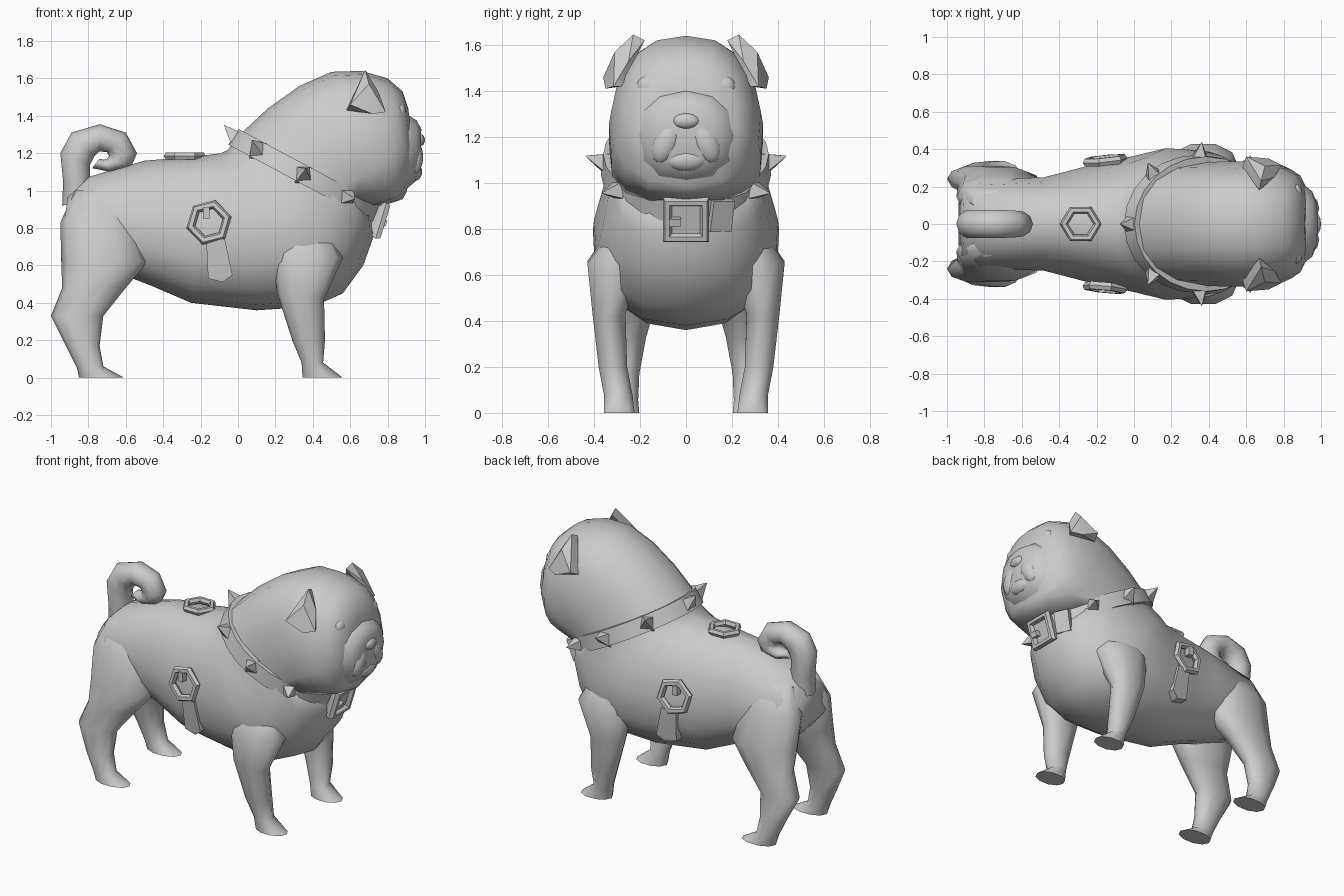
import bpy, bmesh, math
from mathutils import Vector, Quaternion

if "Cube" in bpy.data.objects:
    bpy.data.objects.remove(bpy.data.objects["Cube"])


def finish(name, bm):
    bmesh.ops.recalc_face_normals(bm, faces=bm.faces)
    me = bpy.data.meshes.new(name)
    bm.to_mesh(me)
    bm.free()
    ob = bpy.data.objects.new(name, me)
    bpy.context.collection.objects.link(ob)
    return ob


def loft(name, rings, n=14, e=2.2, egg=0.0, side=1):
    """Each ring: (x, z) of one edge, (x, z) of the opposite edge, half width, y centre."""
    bm = bmesh.new()
    loops = []
    for ax, az, bx, bz, w, *yc in rings:
        y0 = yc[0] * side if yc else 0
        loop = []
        for i in range(n):
            t = 2 * math.pi * i / n
            c, s = math.cos(t), math.sin(t)
            c = math.copysign(abs(c) ** (2 / e), c)
            s = math.copysign(abs(s) ** (2 / e), s)
            loop.append(bm.verts.new(((ax + bx) / 2 + c * (ax - bx) / 2,
                                      y0 + w * s * (1 - egg * c),
                                      (az + bz) / 2 + c * (az - bz) / 2)))
        loops.append(loop)
    for a, b in zip(loops, loops[1:]):
        for i in range(n):
            j = (i + 1) % n
            bm.faces.new((a[i], a[j], b[j], b[i]))
    bm.faces.new(loops[0])
    bm.faces.new(loops[-1])
    return finish(name, bm)


def hull(name, pts, side=1):
    bm = bmesh.new()
    for x, y, z in pts:
        bm.verts.new((x, y * side, z))
    bmesh.ops.convex_hull(bm, input=bm.verts)
    return finish(name, bm)


def place(name, normal, spin=0):
    ob = bpy.context.object
    ob.name = name
    q = Vector(normal).to_track_quat('Z', 'Y') @ Quaternion((0, 0, 1), spin)
    ob.rotation_euler = q.to_euler()
    return ob


def frame(name, loc, normal, sides, R, r, spin=0, scale=(1, 1, 1)):
    bpy.ops.mesh.primitive_torus_add(major_segments=sides, minor_segments=6,
                                     major_radius=R, minor_radius=r, location=loc)
    place(name, normal, spin).scale = scale


def box(name, loc, normal, size, spin=0):
    bpy.ops.mesh.primitive_cube_add(size=1, location=loc)
    place(name, normal, spin).scale = size


def ball(name, loc, scale, rx=0):
    bpy.ops.mesh.primitive_uv_sphere_add(segments=12, ring_count=8, radius=1, location=loc)
    ob = bpy.context.object
    ob.name, ob.scale, ob.rotation_euler = name, scale, (rx, 0, 0)


# Torso, rump to neck
loft("body", [
    (-.91, .97, -.94, .74, .17), (-.81, 1.07, -.85, .64, .235),
    (-.50, 1.16, -.46, .49, .25), (-.25, 1.18, -.25, .40, .31),
    (-.09, 1.20, .10, .36, .365), (-.06, 1.215, .40, .38, .405),
    (-.045, 1.23, .56, .45, .40), (-.03, 1.25, .67, .60, .375),
    (-.02, 1.265, .73, .77, .35), (0, 1.29, .72, .90, .335)], 16, 2.2, .12)

# Head and muzzle
loft("head", [
    (0, 1.29, .74, .91, .33), (.16, 1.44, .84, .94, .335),
    (.33, 1.56, .88, .955, .335), (.50, 1.635, .90, .99, .325),
    (.66, 1.64, .91, 1.03, .30), (.80, 1.60, .925, 1.07, .265),
    (.88, 1.53, .93, 1.13, .21), (.91, 1.44, .94, 1.2, .12)], 16, 2.4, .08)
loft("muzzle", [
    (.80, 1.43, .80, .96, .27), (.90, 1.41, .89, 1.0, .22),
    (.955, 1.375, .95, 1.05, .175), (.98, 1.33, .975, 1.11, .11)], 12, 2.3)
ball("nose", (.968, 0, 1.27), (.032, .06, .035))
ball("chin", (.94, 0, 1.10), (.045, .09, .05))

# Curled tail
loft("tail", [
    (-.94, .92, -.78, .95, .07), (-.935, 1.05, -.79, 1.02, .08),
    (-.95, 1.2, -.79, 1.14, .08), (-.89, 1.31, -.77, 1.18, .08),
    (-.74, 1.355, -.74, 1.21, .08), (-.60, 1.31, -.70, 1.205, .075),
    (-.54, 1.2, -.69, 1.185, .07), (-.57, 1.13, -.70, 1.17, .065),
    (-.68, 1.10, -.715, 1.165, .055), (-.78, 1.12, -.74, 1.17, .03)], 10, 2)

for side, tag in ((-1, "right"), (1, "left")):
    # Legs with wedge feet
    loft("front_leg_" + tag, [
        (.25, .88, .48, .82, .04, .25), (.18, .67, .56, .64, .13, .305),
        (.21, .45, .46, .42, .075, .335), (.29, .20, .465, .20, .065, .318),
        (.34, .08, .455, .08, .065, .295), (.345, 0, .56, 0, .07, .29)], 10, 2.1, 0, side)
    loft("hind_leg_" + tag, [
        (-.87, 1.0, -.66, 1.02, .05, .12), (-.95, .83, -.54, .85, .12, .145),
        (-.945, .62, -.48, .62, .125, .185), (-.94, .48, -.60, .48, .095, .22),
        (-1.0, .33, -.72, .33, .07, .24), (-.92, .17, -.74, .17, .065, .265),
        (-.86, .05, -.72, .06, .065, .27), (-.85, 0, -.61, 0, .07, .27)], 10, 2.1, 0, side)
    # Folded ear, eye and jowl
    hull("ear_" + tag, [
        (.68, .23, 1.645), (.67, .18, 1.62), (.70, .31, 1.57), (.60, .36, 1.46),
        (.72, .35, 1.41), (.79, .315, 1.42), (.58, .30, 1.43), (.75, .25, 1.53),
        (.77, .28, 1.42)], side)
    ball("eye_" + tag, (.865, side * .165, 1.42), (.035, .05, .045))
    ball("jowl_" + tag, (.94, side * .085, 1.18), (.05, .06, .10), side * .4)
    # Side badge with prong and hanging strap
    frame("side_badge_" + tag, (-.155, side * .34, .83), (-.1, side, .08), 6, .10, .024, .25)
    box("badge_prong_" + tag, (-.17, side * .345, .88), (0, side, 0), (.035, .06, .04))
    strap = [(-.17, .35, .74), (-.07, .365, .74), (-.03, .355, .55),
             (-.08, .335, .51), (-.16, .33, .53)]
    hull("strap_" + tag, strap + [(x, y - .06, z) for x, y, z in strap], side)

# Top badge on the back
frame("top_badge", (-.285, 0, 1.185), (0, 0, 1), 6, .09, .022, 0, (1, .95, 1))

# Tilted collar band
C, U, N = Vector((.365, 0, 1.085)), Vector((.88, 0, -.47)), Vector((.47, 0, .88))
Y = Vector((0, 1, 0))


def collar_point(t, off=0, h=0):
    return C - U * math.cos(t) * (.435 + off) + Y * math.sin(t) * (.36 + off) + N * h


bm = bmesh.new()
seg = 24
loops = [[bm.verts.new(collar_point(2 * math.pi * i / seg, o, h))
          for o, h in ((.01, -.055), (0, .045), (-.05, .045), (-.05, -.055))] for i in range(seg)]
for i in range(seg):
    a, b = loops[i], loops[(i + 1) % seg]
    for k in range(4):
        m = (k + 1) % 4
        bm.faces.new((a[k], a[m], b[m], b[k]))
finish("collar", bm)

# Four-sided collar spikes
for k, deg in enumerate((0, 47, 88, 125, -47, -88, -125)):
    t = math.radians(deg)
    out = -U * math.cos(t) / .435 + Y * math.sin(t) / .36
    out = (out.normalized() + N * (.35 if abs(deg) < 100 else .1)).normalized()
    bpy.ops.mesh.primitive_cone_add(vertices=4, radius1=.065, depth=.11,
                                    location=collar_point(t) + out * .03)
    place("collar_spike_%d" % k, out, math.pi / 4)

# Buckle at the throat
tilt = (.96, 0, -.29)
frame("buckle", (.765, 0, .84), tilt, 4, .115, .028, math.pi / 4)
box("buckle_plate", (.74, 0, .85), tilt, (.17, .15, .05))
box("buckle_prong", (.775, -.05, .83), tilt, (.05, .035, .04))
box("collar_end", (.71, .15, .86), (.87, .38, -.3), (.10, .14, .05))

# Smooth shading with crisp hard edges
organic = ("body", "head", "muzzle", "tail", "front_leg", "hind_leg")
for group, angle in ((True, 62), (False, 40)):
    bpy.ops.object.select_all(action='DESELECT')
    for ob in bpy.data.objects:
        if ob.name.startswith(organic) == group:
            ob.select_set(True)
            bpy.context.view_layer.objects.active = ob
    bpy.ops.object.shade_smooth_by_angle(angle=math.radians(angle))
